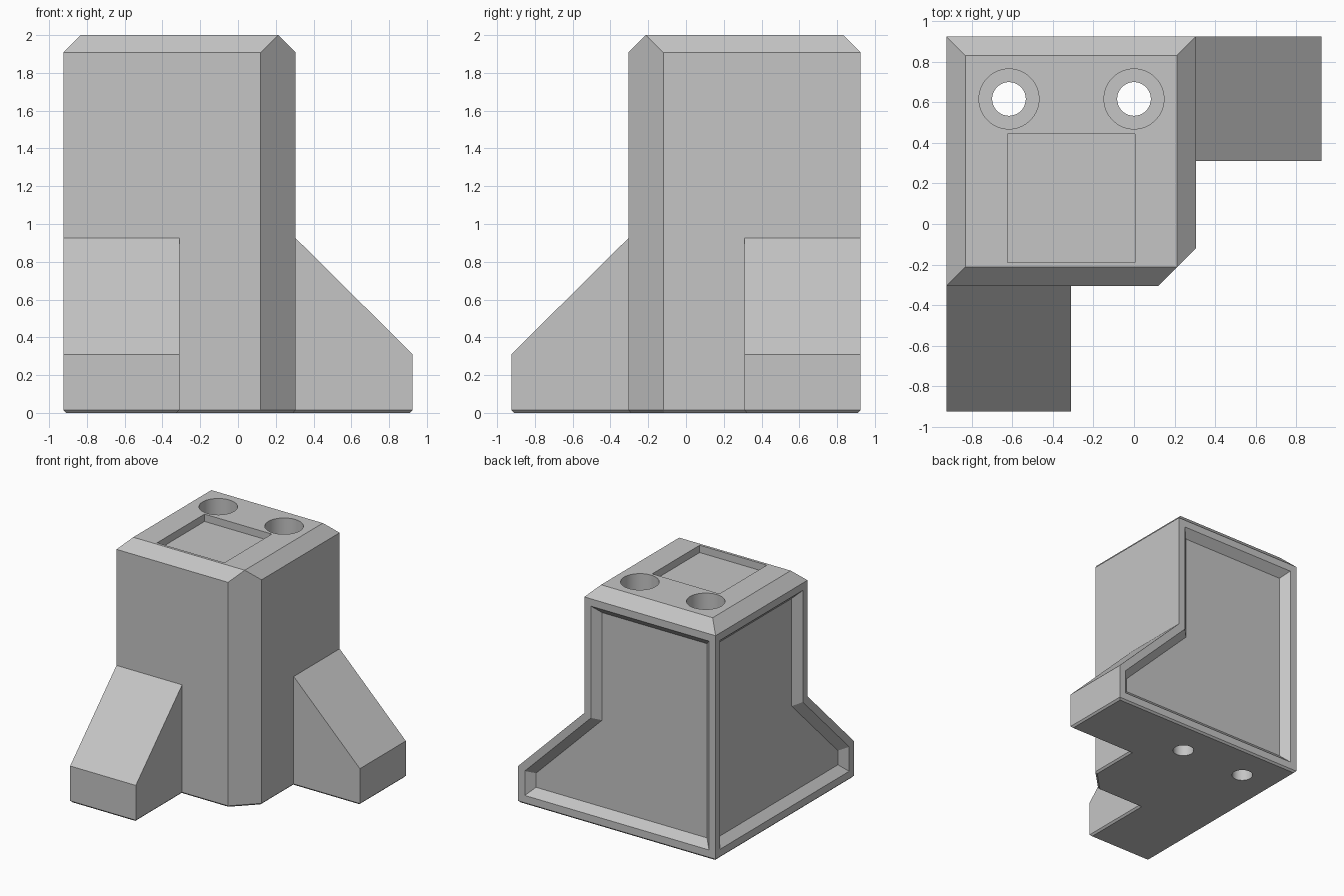
import bpy, bmesh
from math import radians
from mathutils import Vector

if "Cube" in bpy.data.objects:
    bpy.data.objects.remove(bpy.data.objects["Cube"], do_unlink=True)

H = 0.925        # half width of the footprint
E = 0.305        # outer faces of the column
FOOT = 0.015     # small chamfer round the base
RIM = 0.062      # rim width, recess depth and pocket depth
TOP = 2.0
SHOULDER = 1.908

grey = bpy.data.materials.new("plain grey")
grey.use_nodes = True
grey.diffuse_color = (0.56, 0.56, 0.56, 1)
grey.node_tree.nodes["Principled BSDF"].inputs["Base Color"].default_value = (0.56, 0.56, 0.56, 1)


def make(name, bm):
    bmesh.ops.recalc_face_normals(bm, faces=bm.faces)
    mesh = bpy.data.meshes.new(name)
    bm.to_mesh(mesh)
    bm.free()
    mesh.materials.append(grey)
    ob = bpy.data.objects.new(name, mesh)
    bpy.context.collection.objects.link(ob)
    return ob


def swap(p):
    """Mirror a point across the diagonal of the block."""
    return (-p[1], -p[0], p[2])


def inset(poly, d):
    """Move every edge of a counter-clockwise polygon inwards by d."""
    pts = [Vector(p) for p in poly]
    out = []
    for i, p in enumerate(pts):
        a = (p - pts[i - 1]).normalized()
        b = (pts[(i + 1) % len(pts)] - p).normalized()
        n, m = Vector((-a.y, a.x)), Vector((-b.y, b.x))
        out.append(p + (n + m) * d / (1 + n.dot(m)))
    return out


def ring(poly, z):
    return [(p[0], p[1], z) for p in poly]


def hull(name, points):
    bm = bmesh.new()
    for p in points:
        bm.verts.new(p)
    bmesh.ops.convex_hull(bm, input=bm.verts[:])
    bmesh.ops.dissolve_limit(bm, angle_limit=radians(0.5), verts=bm.verts[:], edges=bm.edges[:])
    return make(name, bm)


def loft(name, rings):
    bm = bmesh.new()
    loops = [[bm.verts.new(p) for p in r] for r in rings]
    n = len(loops[0])
    for low, high in zip(loops, loops[1:]):
        for i in range(n):
            j = (i + 1) % n
            bm.faces.new((low[i], low[j], high[j], high[i]))
    bm.faces.new(loops[0])
    bm.faces.new(loops[-1])
    return make(name, bm)


def cylinder(name, x, y, radius, z0, z1):
    bm = bmesh.new()
    bmesh.ops.create_cone(bm, cap_ends=True, segments=64, radius1=radius, radius2=radius, depth=z1 - z0)
    bmesh.ops.translate(bm, verts=bm.verts, vec=(x, y, (z0 + z1) / 2))
    return make(name, bm)


def combine(body, tool, operation):
    mod = body.modifiers.new(tool.name, 'BOOLEAN')
    mod.operation = operation
    mod.solver = 'EXACT'
    mod.object = tool
    bpy.context.view_layer.objects.active = body
    bpy.ops.object.modifier_apply(modifier=mod.name)
    bpy.data.objects.remove(tool, do_unlink=True)


# Column: one chamfered corner and a bevelled top
cut = 0.185
plan = [(-H, -E), (E - cut, -E), (E, -E + cut), (E, H), (-H, H)]
cap = inset([(-H, -E), (E, -E), (E, H), (-H, H)], cut / 2)
body = hull("corner_block", ring(inset(plan, FOOT), 0) + ring(plan, FOOT)
            + ring(plan, SHOULDER) + ring(cap, TOP))

# Sloped buttresses on the side and the front
foot = [(0.1, 0.31), (H, 0.31), (H, H), (0.1, H)]
buttress = ring(inset(foot, FOOT), 0) + ring(foot, FOOT)
for y in (0.31, H):
    buttress += [(H, y, 0.31), (E, y, H), (0.1, y, H)]
combine(body, hull("side_buttress", buttress), 'UNION')
combine(body, hull("front_buttress", [swap(p) for p in buttress]), 'UNION')

# Recessed panels with sloping edges on the two flat sides
side = [(-H, FOOT), (H, FOOT), (H, 0.31), (E, H), (E, SHOULDER), (-H, SHOULDER)]
panel = [[(u, H - depth, z) for u, z in inset(side, RIM + depth)] for depth in (-0.02, RIM)]
combine(body, loft("back_recess", panel), 'DIFFERENCE')
combine(body, loft("side_recess", [[swap(p) for p in r] for r in panel]), 'DIFFERENCE')

# Square pocket in the top
square = [(-0.625, -0.19), (0.005, -0.19), (0.005, 0.445), (-0.625, 0.445)]
combine(body, loft("top_pocket", [ring(square, TOP - RIM), ring(square, TOP + 0.1)]), 'DIFFERENCE')

# Two counterbored screw holes
for x in (-0.617, 0.0):
    combine(body, cylinder("counterbore", x, 0.617, 0.148, 0.31, TOP + 0.1), 'DIFFERENCE')
    combine(body, cylinder("screw_hole", x, 0.617, 0.083, -0.1, 0.5), 'DIFFERENCE')

bpy.ops.object.select_all(action='DESELECT')
body.select_set(True)
bpy.context.view_layer.objects.active = body
bpy.ops.object.shade_smooth_by_angle(angle=radians(20))
